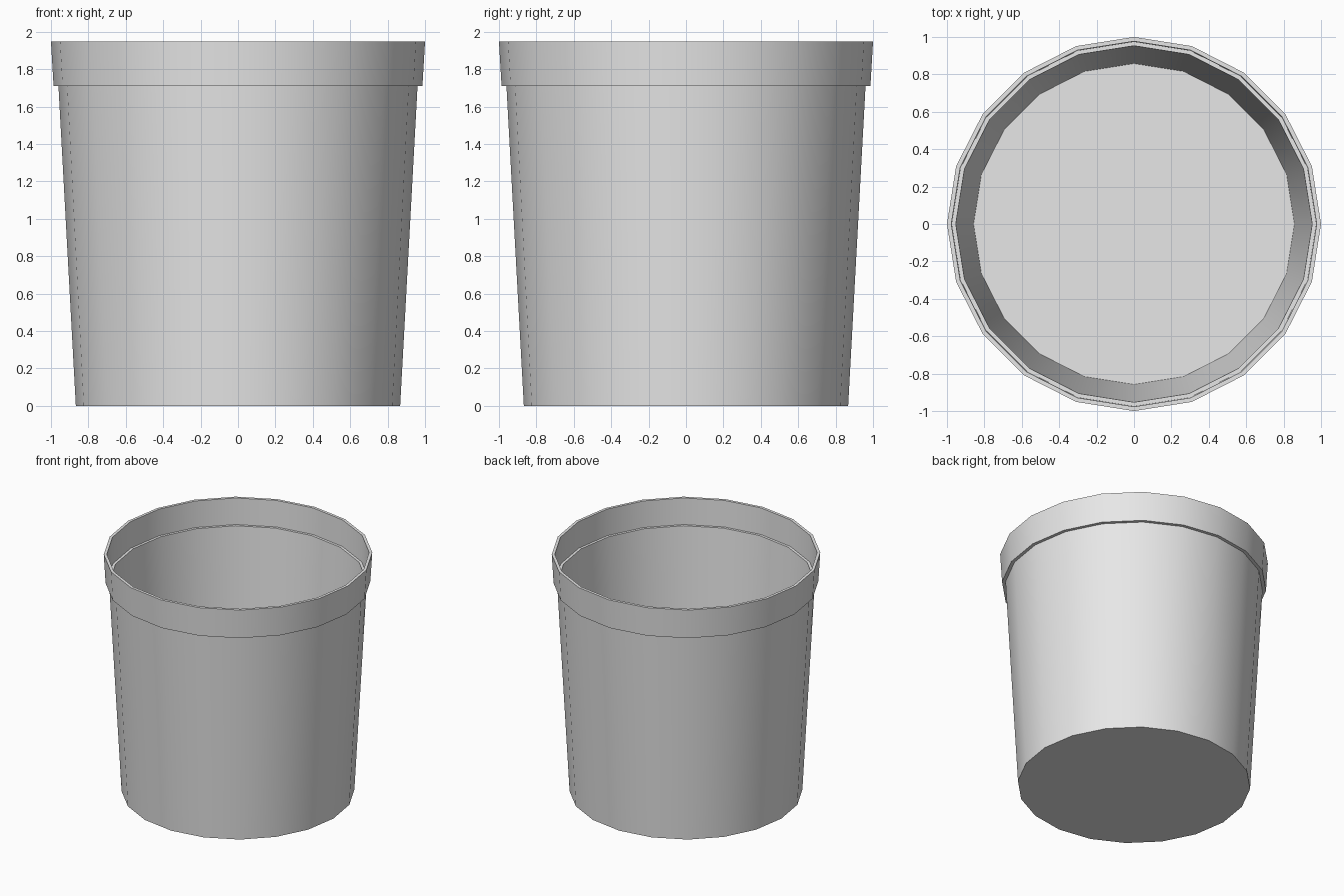
import bpy
import bmesh
import math

cube = bpy.data.objects.get("Cube")
if cube:
    bpy.data.objects.remove(cube, do_unlink=True)

SIDES = 20

# Plain light grey for the whole pot
grey = bpy.data.materials.new("light_grey")
grey.use_nodes = True
colour = (0.8, 0.8, 0.8, 1.0)
grey.diffuse_color = colour
grey.node_tree.nodes["Principled BSDF"].inputs["Base Color"].default_value = colour


def lathe(name, profile, material):
    """Turn a (radius, height) profile about z and cap both ends."""
    bm = bmesh.new()
    rings = []
    for r, z in profile:
        angles = [2 * math.pi * i / SIDES for i in range(SIDES)]
        rings.append([bm.verts.new((r * math.cos(a), r * math.sin(a), z)) for a in angles])
    for low, high in zip(rings, rings[1:]):
        for i in range(SIDES):
            j = (i + 1) % SIDES
            bm.faces.new((low[i], low[j], high[j], high[i]))
    bm.faces.new(rings[0][::-1])
    bm.faces.new(rings[-1])
    bm.normal_update()
    mesh = bpy.data.meshes.new(name)
    bm.to_mesh(mesh)
    bm.free()
    mesh.materials.append(material)
    obj = bpy.data.objects.new(name, mesh)
    bpy.context.collection.objects.link(obj)
    bpy.ops.object.select_all(action='DESELECT')
    obj.select_set(True)
    bpy.context.view_layer.objects.active = obj
    bpy.ops.object.shade_smooth_by_angle(angle=math.radians(30))
    return obj


# Outer wall, overhanging collar, rim, inner ledge, inner wall and floor
pot_profile = [
    (0.867, 0.0), (0.96, 1.71),
    (0.986, 1.71), (1.0, 1.947),
    (0.977, 1.947), (0.974, 1.73),
    (0.953, 1.73), (0.858, 0.012),
]
lathe("plant_pot", pot_profile, grey)
